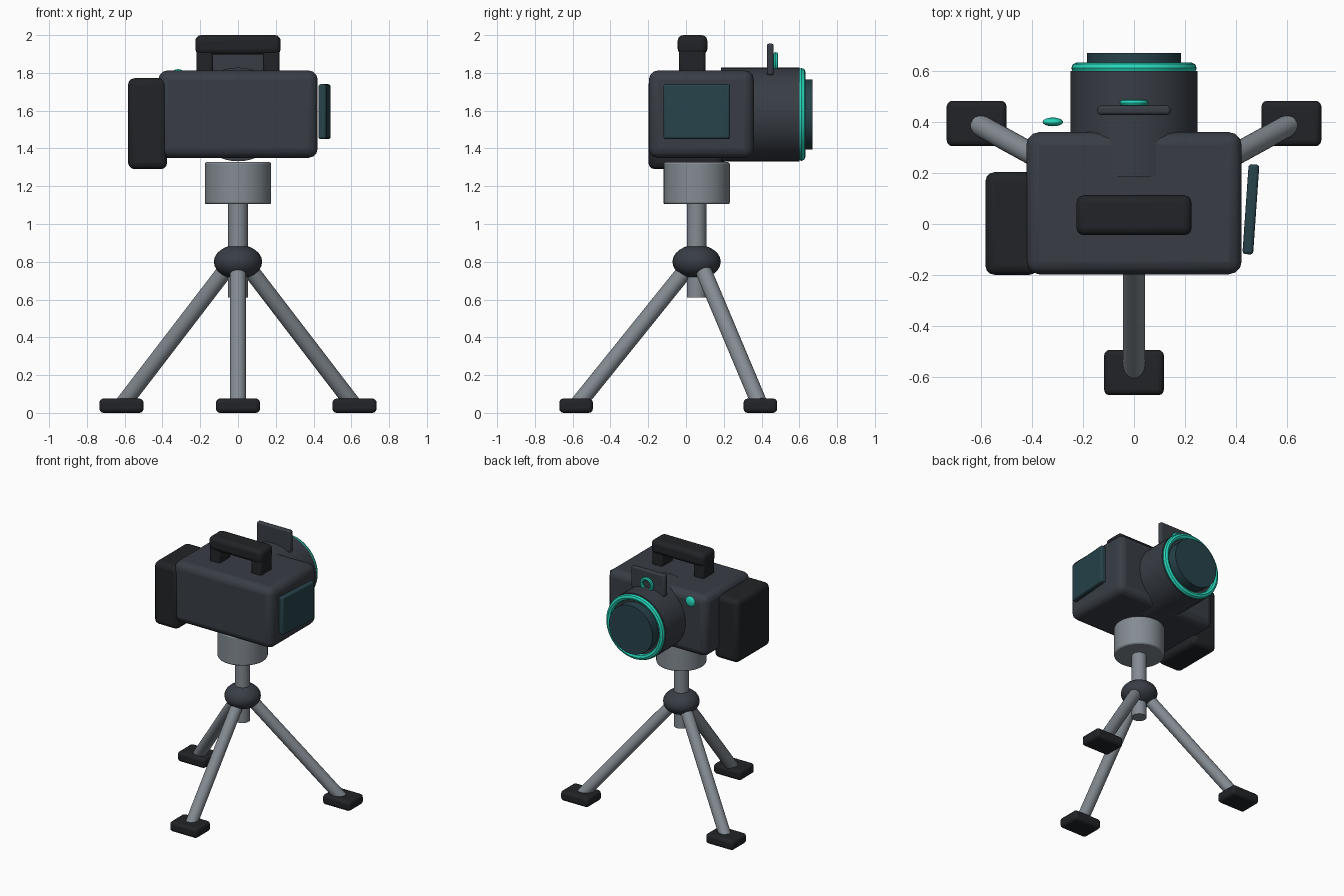
import bpy
from math import radians
from mathutils import Vector

if "Cube" in bpy.data.objects:
    bpy.data.objects.remove(bpy.data.objects["Cube"])


def material(name, r, g, b):
    m = bpy.data.materials.new(name)
    m.diffuse_color = (r, g, b, 1)
    m.use_nodes = True
    m.node_tree.nodes["Principled BSDF"].inputs["Base Color"].default_value = m.diffuse_color
    return m


SHELL = material("shell", 0.04, 0.047, 0.06)
BLACK = material("black", 0.015, 0.017, 0.02)
METAL = material("metal", 0.23, 0.26, 0.29)
GLASS = material("glass", 0.02, 0.055, 0.07)
TEAL = material("teal", 0.02, 0.68, 0.5)


def finish(name, mat, bevel=0, segments=3):
    ob = bpy.context.object
    ob.name = name
    ob.data.materials.append(mat)
    if bevel:
        mod = ob.modifiers.new("bevel", 'BEVEL')
        mod.width, mod.segments = bevel, segments
        mod.limit_method = 'ANGLE'
        mod.angle_limit = radians(40)
    bpy.ops.object.shade_smooth_by_angle(angle=radians(35))
    return ob


def box(name, lo, hi, mat, bevel, turn=0):
    lo, hi = Vector(lo), Vector(hi)
    bpy.ops.mesh.primitive_cube_add(size=1, location=(lo + hi) / 2)
    bpy.context.object.scale = hi - lo
    bpy.ops.object.transform_apply(location=False, rotation=False, scale=True)
    bpy.context.object.rotation_euler.z = radians(turn)
    return finish(name, mat, bevel)


def rod(name, a, b, radius, mat, bevel=0, sides=32):
    a, b = Vector(a), Vector(b)
    rot = (b - a).to_track_quat('Z', 'Y').to_euler()
    bpy.ops.mesh.primitive_cylinder_add(vertices=sides, radius=radius, depth=(b - a).length,
                                        location=(a + b) / 2, rotation=rot)
    return finish(name, mat, bevel, 2)


def ring(name, loc, major, minor, mat, sides):
    bpy.ops.mesh.primitive_torus_add(location=loc, rotation=(radians(90), 0, 0), major_radius=major,
                                     minor_radius=minor, major_segments=sides, minor_segments=8)
    return finish(name, mat)


def ellipsoid(name, loc, scale, mat):
    bpy.ops.mesh.primitive_uv_sphere_add(segments=24, ring_count=12, location=loc)
    bpy.context.object.scale = scale
    bpy.ops.object.transform_apply(location=False, rotation=False, scale=True)
    return finish(name, mat)


CY = 0.056   # tripod axis
LZ = 1.58    # lens axis height

# Camera body, side battery and tilted side screen
box("body", (-0.422, -0.197, 1.35), (0.422, 0.36, 1.813), SHELL, 0.05)
box("battery_pack", (-0.582, -0.199, 1.29), (-0.375, 0.203, 1.772), BLACK, 0.035)
box("side_screen", (0.437, -0.119, 1.45), (0.479, 0.234, 1.74), GLASS, 0.012, -4)

# Carrying handle
box("handle_bar", (-0.226, -0.044, 1.897), (0.226, 0.113, 2.0), BLACK, 0.03)
for side in (-1, 1):
    x0, x1 = sorted((side * 0.132, side * 0.22))
    box("handle_post", (x0, -0.036, 1.79), (x1, 0.103, 1.93), BLACK, 0.015)

# Lens
rod("lens_barrel", (0, 0.186, LZ), (0, 0.6, LZ), 0.248, SHELL, sides=48)
ring("lens_ring", (0, 0.611, LZ), 0.224, 0.022, TEAL, 48)
rod("lens_glass", (0, 0.56, LZ), (0, 0.671, LZ), 0.185, GLASS, sides=48)

# Sight plate with ring, and indicator lamp
box("sight_plate", (-0.143, 0.428, 1.787), (0.143, 0.464, 1.955), SHELL, 0.012)
ring("sight_ring", (0, 0.475, 1.853), 0.044, 0.013, TEAL, 24)
ellipsoid("indicator_lamp", (-0.318, 0.4, 1.78), (0.04, 0.017, 0.04), TEAL)

# Tripod head, column and hub
rod("tripod_head", (0, CY, 1.105), (0, CY, 1.327), 0.176, METAL, 0.01)
rod("centre_column", (0, CY, 0.61), (0, CY, 1.15), 0.052, METAL)
ellipsoid("leg_hub", (0, CY, 0.8), (0.128, 0.128, 0.09), SHELL)

# Legs and feet
legs = [("front", (0, 0.01, 0.77), (0, -0.57, 0.05), (0, -0.582)),
        ("left", (-0.055, 0.085, 0.77), (-0.607, 0.388, 0.05), (-0.617, 0.394)),
        ("right", (0.055, 0.085, 0.77), (0.607, 0.388, 0.05), (0.617, 0.394))]
for name, top, tip, (fx, fy) in legs:
    rod(name + "_leg", top, tip, 0.043, METAL, sides=24)
    box(name + "_foot", (fx - 0.117, fy - 0.089, 0), (fx + 0.117, fy + 0.089, 0.076), BLACK, 0.022)
